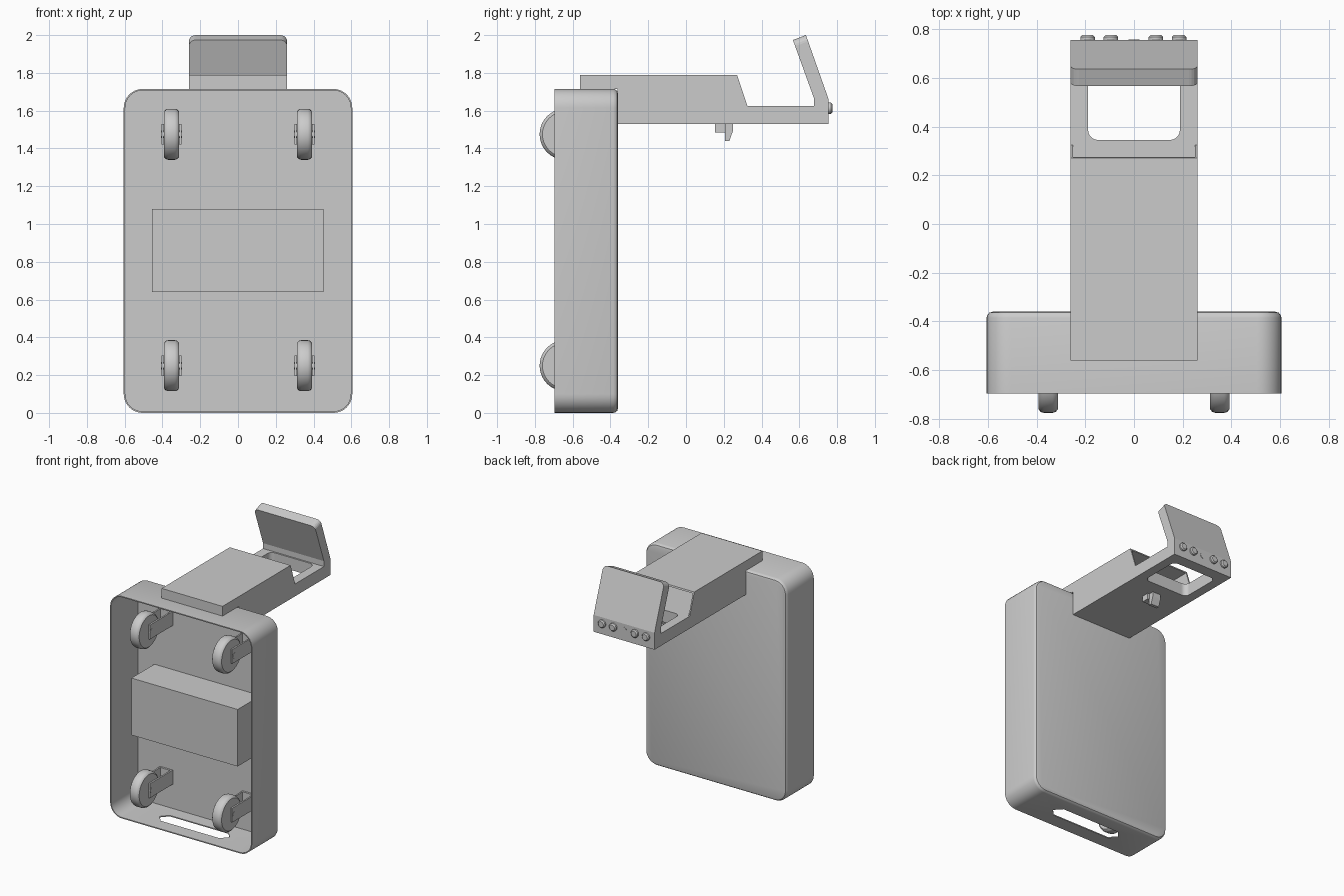
import bpy, bmesh, math
from mathutils import Matrix, Vector

cube = bpy.data.objects.get("Cube")
if cube:
    bpy.data.objects.remove(cube, do_unlink=True)

grey = bpy.data.materials.new("light grey")
grey.use_nodes = True
grey.diffuse_color = (0.6, 0.6, 0.6, 1)
grey.node_tree.nodes["Principled BSDF"].inputs["Base Color"].default_value = (0.6, 0.6, 0.6, 1)


def finish(name, bm, smooth=False):
    bmesh.ops.recalc_face_normals(bm, faces=bm.faces)
    mesh = bpy.data.meshes.new(name)
    bm.to_mesh(mesh)
    bm.free()
    mesh.materials.append(grey)
    ob = bpy.data.objects.new(name, mesh)
    bpy.context.collection.objects.link(ob)
    if smooth:
        activate(ob)
        bpy.ops.object.shade_smooth_by_angle(angle=math.radians(35))
    return ob


def activate(ob):
    bpy.ops.object.select_all(action='DESELECT')
    ob.select_set(True)
    bpy.context.view_layer.objects.active = ob


def loft(name, rings, smooth=False):
    """Skin closed rings of points and cap both ends."""
    bm = bmesh.new()
    loops = [[bm.verts.new(p) for p in ring] for ring in rings]
    n = len(loops[0])
    for a, b in zip(loops, loops[1:]):
        for i in range(n):
            j = (i + 1) % n
            bm.faces.new((a[i], a[j], b[j], b[i]))
    bm.faces.new(loops[0])
    bm.faces.new(loops[-1])
    return finish(name, bm, smooth)


def prism_x(name, profile, x0, x1):
    """Extrude a (y, z) profile along x."""
    return loft(name, [[(x, y, z) for y, z in profile] for x in (x0, x1)])


def box(name, x, y, z):
    return prism_x(name, [(y[0], z[0]), (y[1], z[0]), (y[1], z[1]), (y[0], z[1])], *x)


def rounded_rect(a0, a1, b0, b1, r, steps=8):
    pts = []
    corners = [(a1 - r, b1 - r), (a0 + r, b1 - r), (a0 + r, b0 + r), (a1 - r, b0 + r)]
    for q, (ca, cb) in enumerate(corners):
        for s in range(steps + 1):
            t = math.pi / 2 * (q + s / steps)
            pts.append((ca + r * math.cos(t), cb + r * math.sin(t)))
    return pts


def cut(ob, cutter):
    mod = ob.modifiers.new("cut", 'BOOLEAN')
    mod.operation = 'DIFFERENCE'
    mod.solver = 'EXACT'
    mod.object = cutter
    activate(ob)
    bpy.ops.object.modifier_apply(modifier=mod.name)
    bpy.data.objects.remove(cutter, do_unlink=True)


def lathe(name, profile, centre, axis, segments=40):
    """Revolve a (radius, distance along axis) profile."""
    turn = Vector((0, 0, 1)).rotation_difference(Vector(axis)).to_matrix()
    rings = []
    for r, d in profile:
        ring = []
        for i in range(segments):
            t = 2 * math.pi * i / segments
            ring.append(Vector(centre) + turn @ Vector((r * math.cos(t), r * math.sin(t), d)))
        rings.append(ring)
    return loft(name, rings, True)


# Open-fronted housing: inner floor, rim, outer wall, rounded back edge
WALL = 0.008
layers = [(WALL, -0.37), (WALL, -0.695), (0, -0.695), (0, -0.385),
          (0.003, -0.375), (0.011, -0.364), (0.025, -0.36)]
rings = []
for inset, y in layers:
    outline = rounded_rect(-0.605 + inset, 0.605 - inset, inset, 1.715 - inset, 0.1 - inset)
    rings.append([(x, y, z) for x, z in outline])
housing = loft("housing", rings, True)

# Handle slot through the housing bottom
slot = [(-0.3, -0.53), (-0.25, -0.585), (0.25, -0.585),
        (0.3, -0.53), (0.25, -0.475), (-0.25, -0.475)]
cut(housing, loft("slot_cutter", [[(x, y, z) for x, y in slot] for z in (-0.1, 0.06)]))

# Battery box inside
box("inner_box", (-0.455, 0.452), (-0.65, -0.365), (0.64, 1.08))

# Wheels with forks
R, H = 0.135, 0.04
tyre = [(0.11, -H), (R - 0.015, -H), (R - 0.004, -H + 0.009), (R, -H + 0.022),
        (R, H - 0.022), (R - 0.004, H - 0.009), (R - 0.015, H), (0.11, H)]
for side, sx in (("left", 1), ("right", -1)):
    for level, cz in (("upper", 1.475), ("lower", 0.25)):
        cx = sx * 0.352
        tag = level + "_" + side
        lathe("wheel_" + tag, tyre, (cx, -0.64, cz), (1, 0, 0))
        lathe("axle_" + tag, [(0.02, -0.056), (0.02, 0.056)], (cx, -0.625, cz), (1, 0, 0), 16)
        for k in (-1, 1):
            px = cx + k * 0.048
            box("fork_plate_" + tag, (px - 0.006, px + 0.006), (-0.65, -0.365), (cz - 0.055, cz + 0.055))
        box("fork_bridge_" + tag, (cx - 0.05, cx + 0.05), (-0.385, -0.365), (cz - 0.055, cz + 0.055))

# Arm base with a rounded window
base = box("arm_base", (-0.26, 0.26), (-0.365, 0.69), (1.53, 1.625))
window = rounded_rect(-0.188, 0.188, 0.345, 0.665, 0.04)
cut(base, loft("window_cutter", [[(x, y, z) for x, y in window] for z in (1.4, 1.8)]))

# Hollow arm hood, open at the slanted end
hood = prism_x("arm_hood", [(-0.56, 1.714), (-0.56, 1.79), (0.27, 1.79),
                            (0.325, 1.625), (-0.362, 1.625), (-0.362, 1.714)], -0.26, 0.26)
cut(hood, box("hood_cutter", (-0.25, 0.25), (-0.34, 0.5), (1.5, 1.778)))

# Bent control panel with rounded upper corners
panel = prism_x("control_panel", [(0.677, 1.53), (0.755, 1.53), (0.755, 1.66), (0.635, 2.0),
                                  (0.566, 1.974), (0.677, 1.667)], -0.26, 0.26)
bm = bmesh.new()
bm.from_mesh(panel.data)
edges = [e for e in bm.edges if all(v.co.z > 1.9 for v in e.verts)
         and abs(e.verts[0].co.x - e.verts[1].co.x) < 0.01]
bmesh.ops.bevel(bm, geom=edges, offset=0.035, segments=5, profile=0.5, affect='EDGES')
bm.to_mesh(panel.data)
bm.free()

# Buttons and a small indicator
for i, x in enumerate((-0.19, -0.095, 0.09, 0.185)):
    lathe("button_%d" % (i + 1), [(0.03, -0.01), (0.03, 0.012), (0.022, 0.02)],
          (x, 0.755, 1.613), (0, 1, 0), 24)
lathe("indicator", [(0.022, -0.003), (0.022, 0.003)], (0, 0.755, 1.613), (0, 1, 0), 20)

# Latch under the arm
box("latch_block", (-0.05, 0.05), (0.153, 0.21), (1.485, 1.535))
prism_x("latch_hook", [(0.206, 1.535), (0.249, 1.535), (0.249, 1.495), (0.23, 1.44), (0.206, 1.44)],
        -0.035, 0.035)
